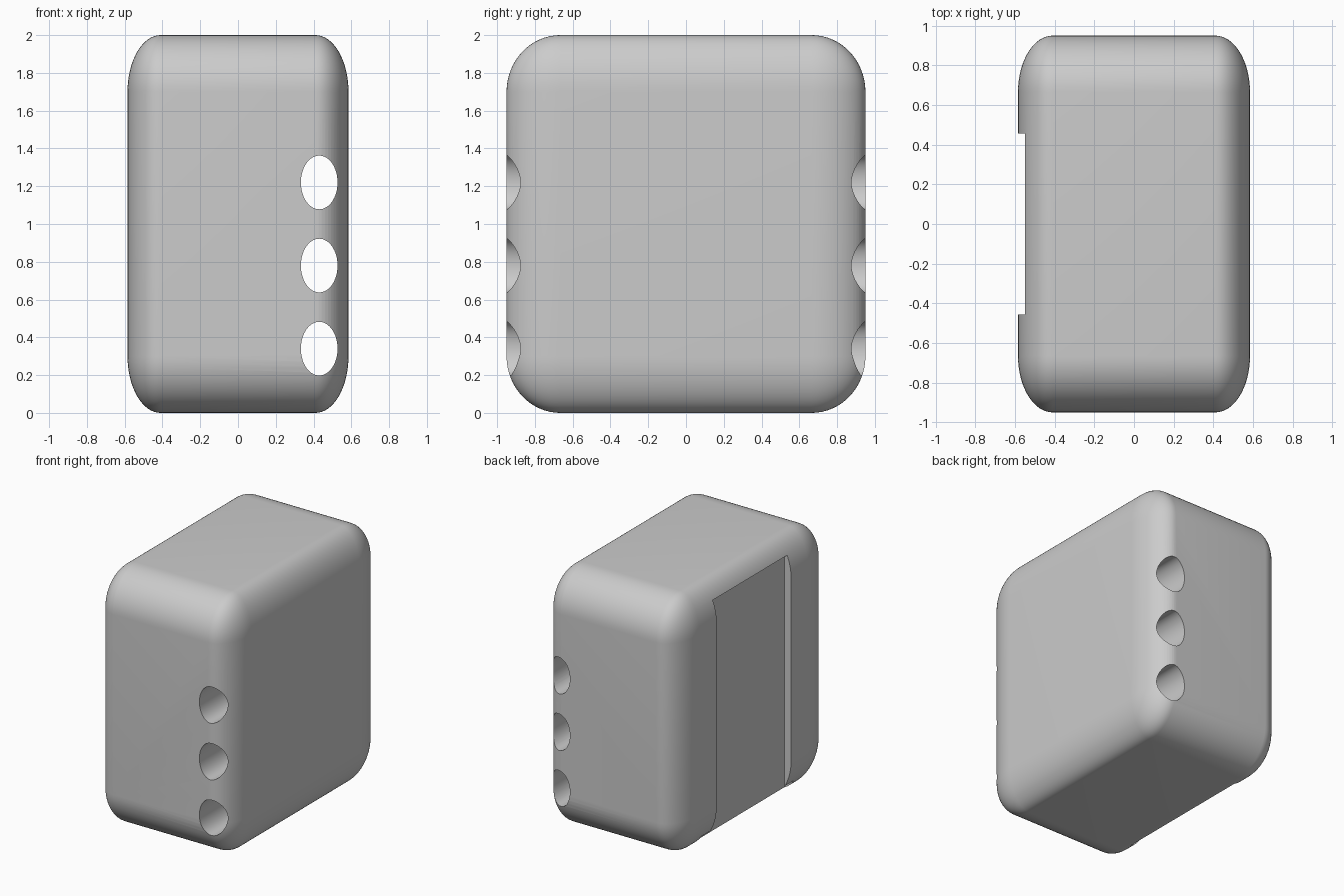
import bpy
import bmesh
import math
from mathutils import Matrix

cube = bpy.data.objects.get("Cube")
if cube:
    bpy.data.objects.remove(cube, do_unlink=True)

grey = bpy.data.materials.new("light grey")
grey.use_nodes = True
grey.diffuse_color = (0.6, 0.6, 0.6, 1)
grey.node_tree.nodes["Principled BSDF"].inputs["Base Color"].default_value = (0.6, 0.6, 0.6, 1)


def add_object(name, bm):
    mesh = bpy.data.meshes.new(name)
    bm.to_mesh(mesh)
    bm.free()
    mesh.materials.append(grey)
    obj = bpy.data.objects.new(name, mesh)
    bpy.context.collection.objects.link(obj)
    return obj


def cut(body, cutter):
    mod = body.modifiers.new(cutter.name, 'BOOLEAN')
    mod.operation = 'DIFFERENCE'
    mod.solver = 'EXACT'
    mod.object = cutter
    cutter.hide_render = True


def t_slot(outline, bottom, top):
    # Extrude half an outline, mirrored in y, up from bottom to top
    bm = bmesh.new()
    points = outline + [(x, -y) for x, y in reversed(outline)]
    face = bm.faces.new([bm.verts.new((x, y, bottom)) for x, y in points])
    up = bmesh.ops.extrude_face_region(bm, geom=[face])["geom"]
    bmesh.ops.translate(bm, vec=(0, 0, top - bottom),
                        verts=[v for v in up if isinstance(v, bmesh.types.BMVert)])
    bmesh.ops.recalc_face_normals(bm, faces=bm.faces)
    return bm


# Body: a rounded cube stretched so the edge rounding becomes elliptical
bm = bmesh.new()
bmesh.ops.create_cube(bm, size=1)
bmesh.ops.bevel(bm, geom=bm.edges[:], offset=0.15, segments=16,
                profile=0.5, affect='EDGES', clamp_overlap=True)
bmesh.ops.scale(bm, vec=(1.17, 1.9, 2), verts=bm.verts)
bmesh.ops.translate(bm, vec=(0, 0, 1), verts=bm.verts)
body = add_object("rounded_body", bm)

# Undercut sliding channel in the right side, open at the bottom
channel = [(-0.8, 0.457), (-0.528, 0.457), (-0.528, 0.57), (-0.45, 0.57)]
cut(body, add_object("side_channel_cutter", t_slot(channel, -0.2, 1.88)))

# Three oval holes running front to back
for i in range(3):
    bm = bmesh.new()
    bmesh.ops.create_cone(bm, cap_ends=True, segments=64, radius1=1, radius2=1, depth=2.4,
                          matrix=Matrix.Rotation(math.pi / 2, 4, 'X'))
    bmesh.ops.scale(bm, vec=(0.097, 1, 0.142), verts=bm.verts)
    bmesh.ops.translate(bm, vec=(0.43, 0, 0.34 + 0.44 * i), verts=bm.verts)
    cut(body, add_object(f"hole_cutter_{i + 1}", bm))

# Apply the cuts, drop the cutters and smooth the rounded surfaces
bpy.ops.object.select_all(action='DESELECT')
bpy.context.view_layer.objects.active = body
body.select_set(True)
for mod in body.modifiers[:]:
    cutter = mod.object
    bpy.ops.object.modifier_apply(modifier=mod.name)
    bpy.data.objects.remove(cutter, do_unlink=True)
bpy.ops.object.shade_smooth_by_angle(angle=math.radians(30))
